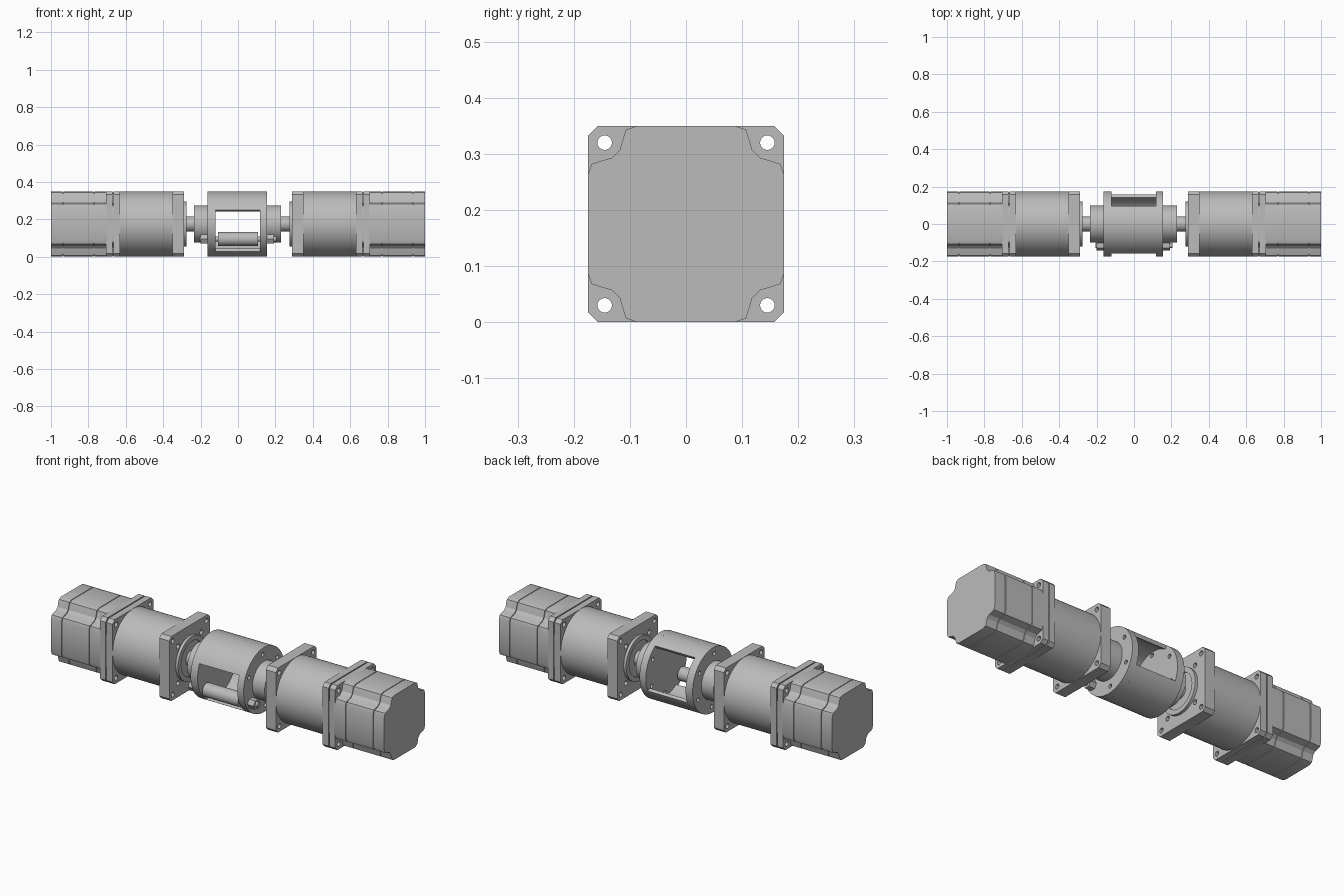
import bpy, bmesh, math

cube = bpy.data.objects.get("Cube")
if cube:
    bpy.data.objects.remove(cube, do_unlink=True)

AXIS = 0.175   # height of the common axis, also half the motor width

steel = bpy.data.materials.new("brushed grey")
steel.use_nodes = True
GREY = (0.5, 0.5, 0.5, 1)
steel.diffuse_color = GREY
steel.node_tree.nodes["Principled BSDF"].inputs["Base Color"].default_value = GREY


def add_prism(bm, pts, x0, x1):
    """Extrude a (y, z) outline, relative to the axis, from x0 to x1."""
    x0, x1 = min(x0, x1), max(x0, x1)
    face = bm.faces.new([bm.verts.new((x0, y, z + AXIS)) for y, z in pts])
    new = bmesh.ops.extrude_face_region(bm, geom=[face])["geom"]
    for v in new:
        if isinstance(v, bmesh.types.BMVert):
            v.co.x = x1


def finish(name, bm):
    bmesh.ops.recalc_face_normals(bm, faces=bm.faces[:])
    mesh = bpy.data.meshes.new(name)
    bm.to_mesh(mesh)
    bm.free()
    mesh.materials.append(steel)
    obj = bpy.data.objects.new(name, mesh)
    bpy.context.collection.objects.link(obj)
    return obj


def prism(name, pts, x0, x1):
    bm = bmesh.new()
    add_prism(bm, pts, x0, x1)
    return finish(name, bm)


def circle(r, n=64, cy=0, cz=0):
    step = math.tau / n
    return [(cy + r * math.cos(i * step), cz + r * math.sin(i * step)) for i in range(n)]


def four_way(corner):
    """Repeat a corner outline around the axis in quarter turns."""
    pts = []
    for _ in range(4):
        pts += corner
        corner = [(-z, y) for y, z in corner]
    return pts


def cut(obj, cutter):
    cutter.hide_render = True
    mod = obj.modifiers.new("holes", 'BOOLEAN')
    mod.operation = 'DIFFERENCE'
    mod.solver = 'EXACT'
    mod.object = cutter
    bpy.context.view_layer.objects.active = obj
    bpy.ops.object.modifier_apply(modifier=mod.name)
    bpy.data.objects.remove(cutter, do_unlink=True)


def drill(obj, centres, r, x0, x1):
    bm = bmesh.new()
    for y, z in centres:
        add_prism(bm, circle(r, 20, y, z), x0, x1)
    cut(obj, finish("drill", bm))


def drill_radial(obj, x, angle, r, r0, r1):
    """Drill from radius r1 inward to r0 at the given angle about the axis."""
    bm = bmesh.new()
    bmesh.ops.create_cone(bm, cap_ends=True, segments=20, radius1=r, radius2=r, depth=r1 - r0)
    bmesh.ops.translate(bm, verts=bm.verts, vec=(0, 0, (r0 + r1) / 2))
    for v in bm.verts:
        px, py, pz = v.co
        c, s = math.cos(angle), math.sin(angle)
        v.co = (x + px, pz * c - py * s, AXIS + pz * s + py * c)
    cut(obj, finish("radial_drill", bm))


def square_points(d):
    return [(d, d), (-d, d), (-d, -d), (d, -d)]


W = AXIS
plate_outline = four_way([(W, W - 0.018), (W - 0.018, W)])
motor_outline = four_way([(W, 0.0875), (0.168, 0.107), (0.15, 0.113), (0.132, 0.118),
                          (0.118, 0.132), (0.113, 0.15), (0.107, 0.168), (0.0875, W)])
core_outline = [(y * 0.97, z * 0.97) for y, z in motor_outline]

# Geared motors, one at each end
for label, s in (("left", 1), ("right", -1)):
    prism(label + "_motor_core", core_outline, s * 0.66, s * 0.99)
    for part, a, b in (("motor_front_cap", 0.70, 0.768),
                       ("motor_stator", 0.772, 0.933),
                       ("motor_rear_cap", 0.937, 1.0)):
        prism(f"{label}_{part}", motor_outline, s * a, s * b)
    for part, a, b in (("motor_flange", 0.672, 0.706),
                       ("gearbox_rear_flange", 0.63, 0.666),
                       ("gearbox_front_flange", 0.29, 0.35)):
        plate = prism(f"{label}_{part}", plate_outline, s * a, s * b)
        drill(plate, square_points(0.145), 0.013, s * (a - 0.05), s * (b + 0.05))
        if part == "gearbox_front_flange":
            drill(plate, square_points(0.1), 0.013, s * 0.25, s * 0.32)
    prism(label + "_gearbox", circle(0.1745, 96), s * 0.34, s * 0.64)
    boss = prism(label + "_pilot_boss", circle(0.12), s * 0.275, s * 0.3)
    drill(boss, [(0, 0)], 0.095, s * 0.2, s * 0.284)
    prism(label + "_output_shaft", circle(0.04, 40), s * 0.2, s * 0.295)

# Drum end discs, with a ring of bolt holes
PIN_Y, PIN_Z = -0.115, -0.08
pin_r, pin_angle = math.hypot(PIN_Y, PIN_Z), math.atan2(PIN_Z, PIN_Y)
ring = [(pin_r * math.cos(pin_angle + i * math.pi / 3),
         pin_r * math.sin(pin_angle + i * math.pi / 3)) for i in range(1, 6)]
for label, a, b in (("left", 0.118, 0.156), ("right", -0.162, -0.12)):
    disc = prism(label + "_drum_disc", circle(AXIS, 96), a, b)
    drill(disc, ring, 0.011, a - 0.05, b + 0.05)


# Drum walls between the two side windows
def arc(r, a0, a1, n=32):
    return [(r * math.cos(math.radians(a0 + (a1 - a0) * i / n)),
             r * math.sin(math.radians(a0 + (a1 - a0) * i / n))) for i in range(n + 1)]


for name, a0, a1 in (("drum_upper_wall", 57, 155), ("drum_lower_wall", 237, 335)):
    prism(name, arc(AXIS, a0, a1) + arc(0.156, a1, a0), -0.12, 0.118)

# Clamping hubs with screw holes
left_hub = prism("left_hub", circle(0.1), 0.15, 0.23)
for angle in (110, 160, 70, 20):
    drill_radial(left_hub, 0.2, math.radians(angle - 45 if angle < 90 else angle + 0),
                 0.012, 0.06, 0.13)
right_hub = prism("right_hub", circle(0.1), -0.235, -0.155)
drill_radial(right_hub, -0.2, math.radians(80), 0.02, 0.06, 0.13)
drill_radial(right_hub, -0.2, math.radians(170), 0.014, 0.06, 0.13)

# Roller on a bolt that runs through both discs
prism("roller", circle(0.037, 40, PIN_Y, PIN_Z), -0.108, 0.106)
prism("roller_bolt", circle(0.014, 24, PIN_Y, PIN_Z), -0.205, 0.205)
for label, a, b in (("left", 0.156, 0.193), ("right", -0.2, -0.162)):
    prism(label + "_roller_nut", circle(0.027, 6, PIN_Y, PIN_Z), a, b)

# Smooth the round parts and keep the edges crisp
bpy.ops.object.select_all(action='DESELECT')
for obj in bpy.context.collection.objects:
    if obj.type == 'MESH' and obj.data.materials and obj.data.materials[0] == steel:
        obj.select_set(True)
        bpy.context.view_layer.objects.active = obj
bpy.ops.object.shade_smooth_by_angle(angle=math.radians(25))
